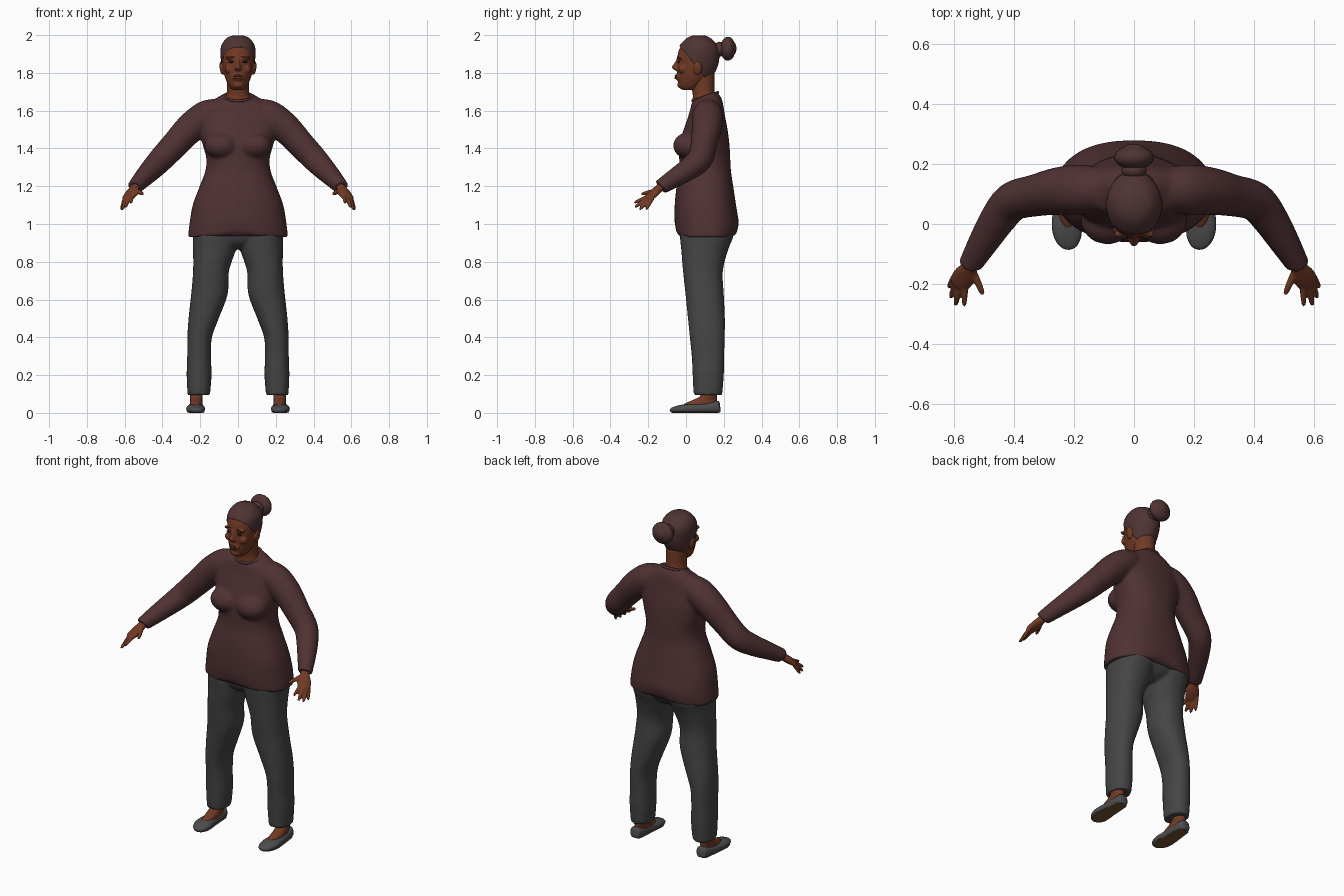
import bpy, bmesh, math
from mathutils import Vector, Matrix


def material(name, r, g, b):
    m = bpy.data.materials.new(name)
    m.diffuse_color = (r, g, b, 1)
    return m


SHIRT = material("plum_knit", 0.080, 0.031, 0.033)
HAIR = material("dark_brown_hair", 0.080, 0.034, 0.034)
SKIN = material("brown_skin", 0.165, 0.042, 0.018)
LIPS = material("lip_brown", 0.12, 0.027, 0.016)
DARK = material("eye_dark", 0.02, 0.012, 0.01)
GREY = material("charcoal_cloth", 0.060, 0.060, 0.060)
SHOE = material("grey_shoe", 0.075, 0.075, 0.075)
SOLE = material("tan_sole", 0.17, 0.085, 0.035)


def spline(rows, steps):
    """Catmull-Rom interpolation of whole rows."""
    out = []
    for i in range(len(rows) - 1):
        p0, p1 = rows[max(i - 1, 0)], rows[i]
        p2, p3 = rows[i + 1], rows[min(i + 2, len(rows) - 1)]
        for k in range(steps):
            t = k / steps
            out.append([0.5 * (2 * b + (c - a) * t + (2 * a - 5 * b + 4 * c - d) * t * t
                               + (3 * b - a - 3 * c + d) * t ** 3)
                        for a, b, c, d in zip(p0, p1, p2, p3)])
    return out + [list(rows[-1])]


def loft(bm, rows, flat=False, n=32, steps=4, sx=1, power=2.0, shift=None):
    """Rows are x, y, z, half width, half depth; rings are level or follow the path."""
    rows = spline(rows, steps)
    pts = [Vector((r[0] * sx, r[1], r[2])) for r in rows]
    rings = []
    for i, r in enumerate(rows):
        u, v = Vector((1, 0, 0)), Vector((0, 1, 0))
        if not flat:
            t = (pts[min(i + 1, len(pts) - 1)] - pts[max(i - 1, 0)]).normalized()
            u = t.cross(Vector((0, 0, 1))).normalized()
            v = u.cross(t)
        ring = []
        for k in range(n):
            a = 2 * math.pi * k / n
            c, s = math.cos(a), math.sin(a)
            c = math.copysign(abs(c) ** (2 / power), c)
            s = math.copysign(abs(s) ** (2 / power), s)
            co = pts[i] + u * c * r[3] + v * s * r[4]
            ring.append(bm.verts.new(shift(co) if shift else co))
        rings.append(ring)
    for a, b in zip(rings, rings[1:]):
        for k in range(n):
            bm.faces.new((a[k], a[(k + 1) % n], b[(k + 1) % n], b[k]))
    bm.faces.new(rings[0][::-1])
    bm.faces.new(rings[-1])


def ball(bm, pos, size, rot=0.0):
    m = Matrix.Translation(pos) @ Matrix.Rotation(rot, 4, 'Y') @ Matrix.Diagonal((*size, 1))
    bmesh.ops.create_uvsphere(bm, u_segments=24, v_segments=14, radius=1, matrix=m)


def finish(name, bm, mat, voxel=0, smooth=0):
    bmesh.ops.recalc_face_normals(bm, faces=bm.faces)
    for f in bm.faces:
        f.smooth = True
    me = bpy.data.meshes.new(name)
    bm.to_mesh(me)
    bm.free()
    me.materials.append(mat)
    ob = bpy.data.objects.new(name, me)
    bpy.context.collection.objects.link(ob)
    if voxel:
        r = ob.modifiers.new("merge", 'REMESH')
        r.mode, r.voxel_size, r.use_smooth_shade = 'VOXEL', voxel, True
    if smooth:
        s = ob.modifiers.new("soften", 'SMOOTH')
        s.factor, s.iterations = 0.5, smooth
    return ob


def level(z, front, back, half, x=0):
    return (x, (front + back) / 2, z, half, (back - front) / 2)


# Sweater: torso, bust and sleeves merged into one skin
def hem_and_neck(co):
    if co.z < 0.98:
        co.z += 0.035 * max(0, 1 - abs(co.x) / 0.17)
    if co.z > 1.64:
        co.z += min(1, (co.z - 1.64) / 0.05) * 0.4 * min(0, co.y - 0.13)
    return co


bm = bmesh.new()
loft(bm, [level(*r) for r in [
    (0.93, -.053, .272, .265), (1.0, -.06, .28, .257), (1.1, -.06, .265, .24),
    (1.2, -.05, .25, .203), (1.28, -.037, .238, .173), (1.35, -.036, .234, .168),
    (1.42, -.035, .23, .187), (1.5, -.012, .22, .205), (1.58, .015, .205, .205),
    (1.64, .03, .195, .155), (1.675, .035, .183, .105), (1.695, .04, .165, .075)]],
     flat=True, n=48, power=2.3, shift=hem_and_neck)
for sx in (1, -1):
    ball(bm, (sx * .088, .012, 1.415), (.09, .08, .07))
    loft(bm, [(.10, .115, 1.59, .07, .075), (.17, .115, 1.57, .083, .083),
              (.25, .11, 1.51, .08, .08), (.33, .095, 1.425, .07, .073),
              (.405, .075, 1.345, .066, .068), (.455, .015, 1.292, .06, .06),
              (.505, -.065, 1.24, .05, .05), (.54, -.125, 1.202, .041, .042),
              (.545, -.135, 1.195, .041, .042)], sx=sx)
finish("sweater", bm, SHIRT, 0.0095, 5)

# Trousers: two legs and a seat merged
bm = bmesh.new()
for sx in (1, -1):
    loft(bm, [level(z, f, b, (o - i) / 2, sx * (o + i) / 2) for z, f, b, i, o in [
        (.095, .04, .192, .148, .267), (.2, .035, .2, .14, .272), (.3, .03, .202, .143, .269),
        (.4, .02, .205, .138, .268), (.5, .01, .206, .102, .262), (.63, -.003, .2, .054, .248),
        (.75, -.016, .195, .048, .238), (.86, -.025, .222, .012, .238),
        (.93, -.032, .25, .0, .24), (.97, -.03, .252, .0, .24)]], flat=True, power=2.2)
loft(bm, [level(*r) for r in [(.87, .03, .17, .06), (.9, -.01, .22, .13),
                              (.95, -.03, .25, .235), (1.0, -.03, .25, .225)]], flat=True)
finish("trousers", bm, GREY, 0.0095, 4)

# Neck with a sloping base that fills the neckline
bm = bmesh.new()
loft(bm, [level(*r) for r in [(1.60, .05, .16, .1), (1.645, .035, .163, .078),
                              (1.68, .036, .155, .062), (1.72, .03, .15, .057),
                              (1.8, .02, .15, .06)]], flat=True)
finish("neck", bm, SKIN)

# Knitted band around the neckline
bm = bmesh.new()
band = []
for k in range(40):
    a = 2 * math.pi * k / 40
    cx, cy = math.cos(a), math.sin(a)
    band.append([bm.verts.new(((.077 + .007 * math.cos(b)) * cx,
                               .102 + (.067 + .007 * math.cos(b)) * cy,
                               1.674 + .022 * cy + .008 * math.sin(b)))
                 for b in [math.pi * j / 4 for j in range(8)]])
for k in range(40):
    p, q = band[k], band[(k + 1) % 40]
    for j in range(8):
        bm.faces.new((p[j], q[j], q[(j + 1) % 8], p[(j + 1) % 8]))
finish("neckline_band", bm, SHIRT)

# Head with nose, cheeks, brow and chin merged
HEAD = [(1.71, -.022, .05, .03), (1.73, -.038, .085, .048), (1.765, -.045, .125, .065),
        (1.80, -.048, .15, .076), (1.84, -.047, .166, .083), (1.88, -.046, .172, .087),
        (1.92, -.038, .17, .087), (1.95, -.02, .155, .078), (1.98, .012, .122, .052),
        (1.993, .045, .09, .02)]
bm = bmesh.new()
loft(bm, [level(*r) for r in HEAD], flat=True)
loft(bm, [level(*r) for r in [(1.812, -.055, -.02, .014), (1.82, -.069, -.02, .02),
                              (1.832, -.075, -.02, .016), (1.855, -.06, -.02, .010),
                              (1.88, -.048, -.02, .010)]], flat=True)
ball(bm, (0, -.028, 1.735), (.027, .018, .017))
ball(bm, (0, -.036, 1.778), (.034, .02, .022))
for sx in (1, -1):
    ball(bm, (sx * .036, -.033, 1.879), (.032, .014, .009))
    ball(bm, (sx * .045, -.018, 1.82), (.026, .022, .024))
    ball(bm, (sx * .086, .062, 1.825), (.011, .022, .036), sx * .15)
finish("head", bm, SKIN, 0.0045, 3)

# Mouth, eyes and eyebrows
bm = bmesh.new()
ball(bm, (0, -.053, 1.785), (.023, .007, .006))
ball(bm, (0, -.053, 1.774), (.021, .008, .007))
finish("lips", bm, LIPS)
bm = bmesh.new()
for sx in (1, -1):
    ball(bm, (sx * .036, -.040, 1.858), (.015, .005, .005))
    ball(bm, (sx * .038, -.043, 1.884), (.022, .005, .003), sx * .12)
finish("eyes_and_brows", bm, DARK)

# Pulled-back hair: slightly larger skull cut along a slanting hairline
bm = bmesh.new()
loft(bm, [level(z + .006, f - .005, b + .005, h + .005) for z, f, b, h in HEAD], flat=True)
bmesh.ops.bisect_plane(bm, geom=bm.verts[:] + bm.edges[:] + bm.faces[:],
                       plane_co=(0, -.035, 1.942), plane_no=(0, -.20, -.165),
                       clear_outer=True)
bmesh.ops.holes_fill(bm, edges=[e for e in bm.edges if e.is_boundary])
finish("hair", bm, HAIR)
bm = bmesh.new()
ball(bm, (0, .222, 1.928), (.066, .04, .063))
ball(bm, (0, .178, 1.925), (.042, .03, .04))
ball(bm, (0, .25, 1.93), (.036, .017, .034))
finish("hair_bun", bm, HAIR)

# Hands: palm, four fingers and a thumb
bm = bmesh.new()
for sx in (1, -1):
    loft(bm, [(.535, -.115, 1.21, .025, .025), (.548, -.142, 1.188, .026, .022),
              (.563, -.17, 1.163, .038, .021), (.583, -.198, 1.138, .036, .016),
              (.59, -.207, 1.128, .025, .01)], sx=sx, n=16)
    for base, tip, r in [((.562, -.198, 1.148), (.567, -.275, 1.112), .0105),
                         ((.58, -.202, 1.138), (.596, -.272, 1.088), .011),
                         ((.595, -.196, 1.13), (.612, -.247, 1.075), .0105),
                         ((.604, -.182, 1.126), (.619, -.212, 1.075), .0095),
                         ((.538, -.155, 1.178), (.503, -.237, 1.158), .012)]:
        a, b = Vector(base), Vector(tip)
        loft(bm, [(*a.lerp(b, t), r * k, r * k) for t, k in
                  [(-.2, 1), (.3, 1), (.7, .9), (.93, .65), (1, .2)]], sx=sx, n=12)
finish("hands", bm, SKIN, 0.005, 2)

# Feet, flat shoes and soles
for name, mat, zs, dz, k in [("shoes", SHOE, 1, .006, 1), ("soles", SOLE, .12, 0, .95)]:
    bm = bmesh.new()
    for sx in (1, -1):
        loft(bm, [(.222, .181, .035, .012, .02), (.222, .17, .034, .032, .033),
                  (.223, .12, .03, .039, .029), (.225, .05, .026, .045, .026),
                  (.224, -.01, .024, .05, .024), (.218, -.05, .02, .043, .019),
                  (.212, -.075, .016, .026, .013), (.21, -.083, .014, .01, .006)],
             sx=sx, power=2.4, shift=lambda c: Vector(
                 (c.x + (1 - k) * (math.copysign(.222, c.x) - c.x), c.y * k + .05 * (1 - k),
                  max(0, c.z - dz) * zs + dz * .5)))
    finish(name, bm, mat)
bm = bmesh.new()
for sx in (1, -1):
    loft(bm, [level(z, f, b, h, sx * .221) for z, f, b, h in [
        (.03, -.025, .165, .035), (.05, -.005, .165, .034), (.07, .04, .165, .032),
        (.09, .075, .165, .034), (.14, .08, .165, .036)]], flat=True)
finish("ankles", bm, SKIN)
